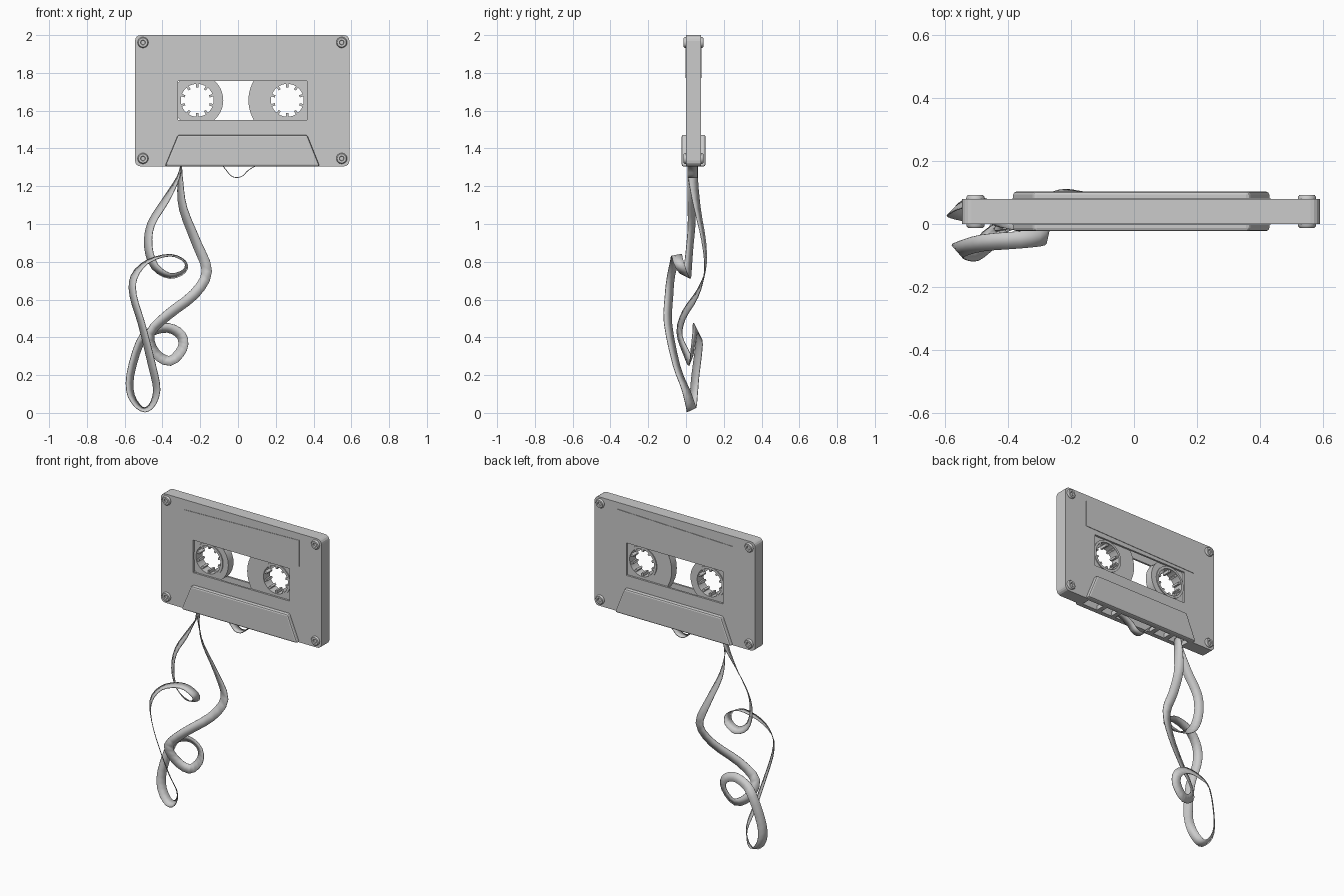
import bpy, bmesh, math
from mathutils import Vector

if "Cube" in bpy.data.objects:
    bpy.data.objects.remove(bpy.data.objects["Cube"])

YC = 0.04          # mid plane of the cassette
XC = 0.0225        # middle of the cassette in x


def add(name, bm, smooth=None):
    bmesh.ops.recalc_face_normals(bm, faces=bm.faces)
    me = bpy.data.meshes.new(name)
    bm.to_mesh(me)
    bm.free()
    ob = bpy.data.objects.new(name, me)
    bpy.context.collection.objects.link(ob)
    bpy.ops.object.select_all(action='DESELECT')
    ob.select_set(True)
    bpy.context.view_layer.objects.active = ob
    if smooth:
        bpy.ops.object.shade_smooth_by_angle(angle=math.radians(smooth))
    return ob


def prism(name, profile, y0, y1, bevel=0):
    """Extrude an x-z outline from y0 to y1."""
    bm = bmesh.new()
    face = bm.faces.new([bm.verts.new((x, y0, z)) for x, z in profile])
    ext = bmesh.ops.extrude_face_region(bm, geom=[face])
    for v in ext['geom']:
        if isinstance(v, bmesh.types.BMVert):
            v.co.y = y1
    if bevel:
        bmesh.ops.bevel(bm, geom=bm.edges[:], offset=bevel, segments=2,
                        profile=0.5, affect='EDGES')
    return add(name, bm)


def rect(x0, x1, z0, z1):
    return [(x0, z0), (x1, z0), (x1, z1), (x0, z1)]


def round_rect(x0, x1, z0, z1, r, n=4):
    pts = []
    for i, (cx, cz) in enumerate(rect(x0 + r, x1 - r, z0 + r, z1 - r)):
        for k in range(n + 1):
            a = math.pi + (i + k / n) * math.pi / 2
            pts.append((cx + r * math.cos(a), cz + r * math.sin(a)))
    return pts


def lathe(name, profile, cx, cz, segs, closed):
    """Turn an (r, y) profile about the y axis."""
    bm = bmesh.new()
    rings = []
    for i in range(segs):
        a = 2 * math.pi * i / segs
        rings.append([bm.verts.new((cx + r * math.cos(a), y, cz + r * math.sin(a)))
                      for r, y in profile])
    n = len(profile)
    for i in range(segs):
        a, b = rings[i], rings[(i + 1) % segs]
        for k in range(n if closed else n - 1):
            m = (k + 1) % n
            bm.faces.new((a[k], a[m], b[m], b[k]))
    bmesh.ops.remove_doubles(bm, verts=bm.verts, dist=1e-5)
    return add(name, bm, 40)


def cut(ob, cutter):
    mod = ob.modifiers.new('cut', 'BOOLEAN')
    mod.operation, mod.solver, mod.object = 'DIFFERENCE', 'EXACT', cutter
    bpy.ops.object.select_all(action='DESELECT')
    ob.select_set(True)
    bpy.context.view_layer.objects.active = ob
    bpy.ops.object.modifier_apply(modifier=mod.name)
    bpy.data.objects.remove(cutter)


def ribbon(name, pts, width, steps=3):
    """Catmull-Rom strip through (x, y, z, twist in degrees)."""
    P = [Vector(p) for p in pts]
    P = [2 * P[0] - P[1]] + P + [2 * P[-1] - P[-2]]
    path = []
    for i in range(1, len(P) - 2):
        a, b, c, d = P[i - 1:i + 3]
        for k in range(steps):
            t = k / steps
            path.append(0.5 * (2 * b + (c - a) * t + (2 * a - 5 * b + 4 * c - d) * t * t
                               + (3 * b - a - 3 * c + d) * t ** 3))
    path.append(P[-2])
    bm = bmesh.new()
    rows = []
    for i, p in enumerate(path):
        t = path[min(i + 1, len(path) - 1)] - path[max(i - 1, 0)]
        side = Vector((-t.z, 0, t.x)).normalized()
        a = math.radians(p[3])
        w = (Vector((0, -math.cos(a), 0)) + side * math.sin(a)) * width / 2
        c = Vector(p[:3])
        rows.append((bm.verts.new(c - w), bm.verts.new(c + w)))
    for (a, b), (c, d) in zip(rows, rows[1:]):
        bm.faces.new((a, b, d, c))
    ob = add(name, bm, 35)
    mod = ob.modifiers.new('thickness', 'SOLIDIFY')
    mod.thickness, mod.offset = 0.004, 0
    return ob


# hollow shell with window and tape slots
shell = prism('cassette_shell', round_rect(-0.545, 0.59, 1.305, 2.0, 0.03), 0, 0.08)
cut(shell, prism('cavity', rect(-0.525, 0.57, 1.335, 1.98), 0.012, 0.068))
cut(shell, prism('window', rect(-0.317, 0.364, 1.55, 1.757), -0.1, 0.2))
for x0, x1 in ((-0.38, -0.27), (-0.24, -0.16), (-0.13, 0.13), (0.16, 0.24), (0.27, 0.38)):
    cut(shell, prism('slot', rect(XC + x0, XC + x1, 1.25, 1.36), 0.012, 0.068))

# labels, raised head covers and screws on both faces
label = [(-0.385, 1.774), (0.433, 1.79), (0.433, 1.957), (-0.385, 1.936)]
cover = [(-0.387, 1.305), (0.433, 1.305), (0.366, 1.472), (-0.318, 1.472)]
for side, s in (('front', -1), ('back', 1)):
    y = lambda d: YC + s * d
    prism(side + '_label', label, y(0.036), y(0.043))
    prism(side + '_head_cover', cover, y(0.03), y(0.063), 0.01)
    for i, (x, z) in enumerate(rect(-0.503, 0.549, 1.347, 1.961)):
        lathe(f'{side}_screw_{i + 1}',
              [(0.029, y(0.038)), (0.029, y(0.046)), (0.024, y(0.052)), (0.013, y(0.052)),
               (0.011, y(0.044)), (0, y(0.044))], x, z, 16, False)

# reels: wound tape, hub ring and drive teeth
for side, cx, roll in (('left', -0.216, 0.138), ('right', 0.261, 0.206)):
    cz = 1.655
    lathe(side + '_tape_roll', [(0.1, 0.014), (roll, 0.014), (roll, 0.066), (0.1, 0.066)],
          cx, cz, 40, True)
    lathe(side + '_hub', [(0.087, 0.008), (0.102, 0.008), (0.102, 0.072), (0.087, 0.072)],
          cx, cz, 40, True)
    for i in range(10):
        a = 2 * math.pi * (i + 0.5) / 10
        u, v = (math.cos(a), math.sin(a)), (-math.sin(a), math.cos(a))
        tooth = [(cx + r * u[0] + w * v[0], cz + r * u[1] + w * v[1])
                 for r, w in ((0.068, -0.006), (0.09, -0.007), (0.09, 0.007), (0.068, 0.006))]
        prism(f'{side}_tooth_{i + 1}', tooth, 0.014, 0.066)

# pulled-out tape, one continuous tangled strip
ribbon('loose_tape', [
    (-.30, .035, 1.33, 0), (-.315, .035, 1.25, 15), (-.38, .03, 1.13, 40),
    (-.46, .03, 1.0, 45), (-.475, .02, .88, 50), (-.44, .01, .775, 45),
    (-.36, 0, .725, 30), (-.285, -.02, .75, 20), (-.28, -.04, .80, 10),
    (-.36, -.05, .835, 10), (-.48, -.06, .80, 20), (-.55, -.08, .72, 40),
    (-.555, -.09, .62, 40), (-.51, -.095, .47, 40), (-.455, -.05, .25, 45),
    (-.43, 0, .12, 40), (-.46, .025, .035, 30), (-.51, .03, .02, 25),
    (-.565, .04, .09, 40), (-.57, .05, .2, 45), (-.52, .07, .37, 50),
    (-.46, .06, .43, 60), (-.37, .05, .45, 65), (-.30, .045, .41, 70),
    (-.295, .035, .34, 70), (-.36, .025, .275, 70), (-.44, 0, .32, 65),
    (-.465, -.035, .42, 60), (-.37, -.01, .52, 75), (-.23, .06, .63, 85),
    (-.165, .1, .75, 95), (-.22, .095, .90, 115), (-.29, .06, 1.08, 130),
    (-.305, .04, 1.22, 150), (-.30, .035, 1.33, 180)], 0.055)

# slack tape dipping below the middle slot
ribbon('slack_tape', [(x, 0.035, z, 0) for x, z in (
    (-.10, 1.325), (-.07, 1.295), (-.04, 1.258), (-.01, 1.246),
    (.025, 1.255), (.055, 1.285), (.10, 1.31), (.14, 1.325))], 0.053)
